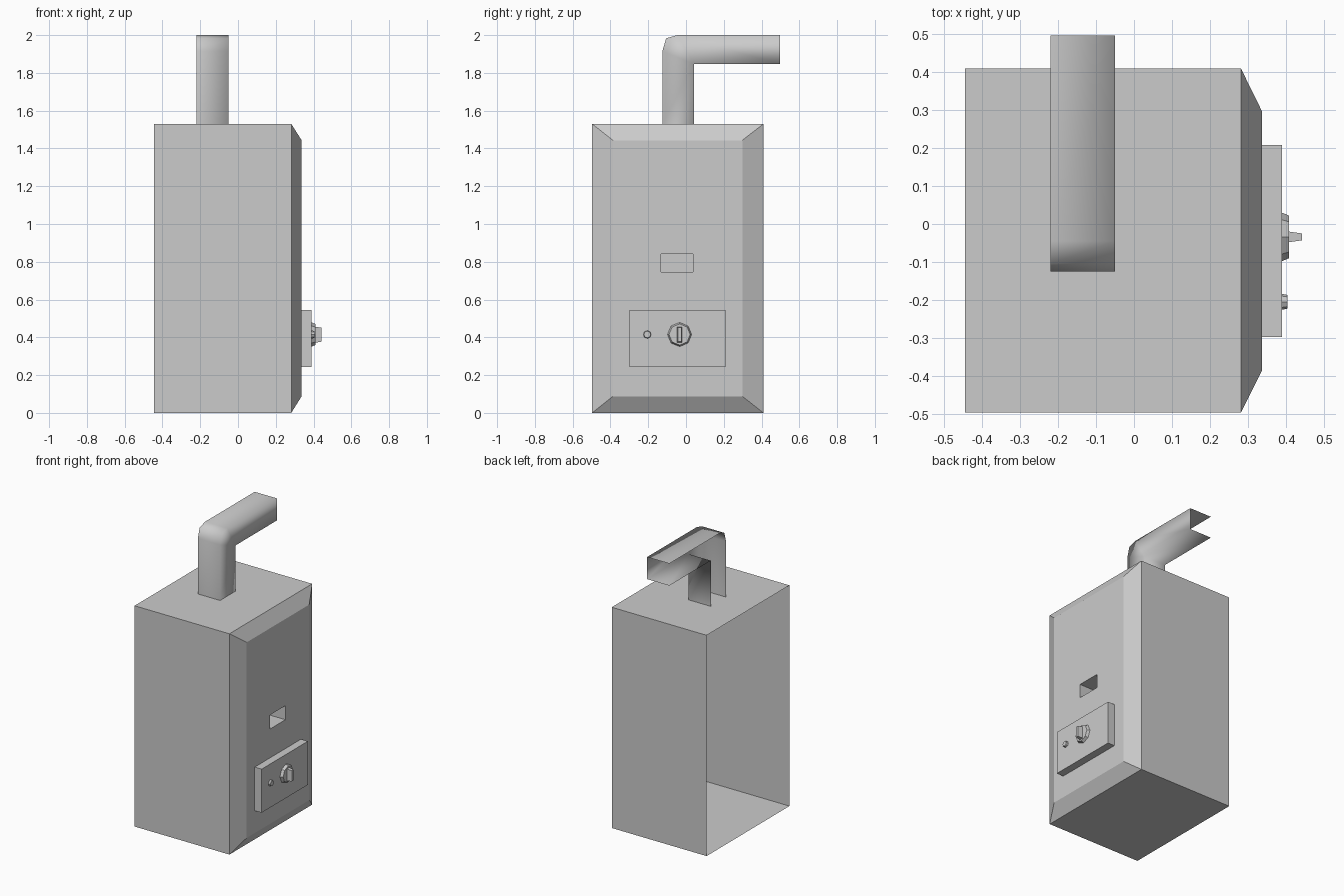
import bpy, bmesh
from math import cos, sin, tau

if "Cube" in bpy.data.objects:
    bpy.data.objects.remove(bpy.data.objects["Cube"])


def make_object(name, rows, closed, cap, smooth=False):
    """Skin successive rows of points; closed rows form rings, cap fills the last one."""
    bm = bmesh.new()
    vs = [[bm.verts.new(p) for p in row] for row in rows]
    n = len(rows[0])
    for a, b in zip(vs, vs[1:]):
        for i in range(n if closed else n - 1):
            j = (i + 1) % n
            bm.faces.new((a[i], a[j], b[j], b[i]))
    if cap:
        bm.faces.new(vs[-1])
    bmesh.ops.remove_doubles(bm, verts=bm.verts, dist=1e-5)
    for f in bm.faces:
        f.smooth = smooth
    mesh = bpy.data.meshes.new(name)
    bm.to_mesh(mesh)
    bm.free()
    obj = bpy.data.objects.new(name, mesh)
    bpy.context.collection.objects.link(obj)
    return obj


def rect(x, y0, y1, z0, z1):
    return [(x, y0, z0), (x, y1, z0), (x, y1, z1), (x, y0, z1)]


def disc(x, y, z, r, sides=8):
    return [(x, y + r * cos(tau * i / sides), z + r * sin(tau * i / sides))
            for i in range(sides)]


# Cabinet: open at the wall side, bevelled front, recessed viewing window
make_object("cabinet", [
    rect(-0.445, -0.497, 0.41, 0, 1.53),
    rect(0.282, -0.497, 0.41, 0, 1.53),
    rect(0.337, -0.387, 0.298, 0.088, 1.443),
    rect(0.337, -0.132, 0.038, 0.745, 0.842),
    rect(0.137, -0.132, 0.038, 0.745, 0.842),
], True, True)

# Control panel
make_object("control_panel", [
    rect(0.337, -0.298, 0.208, 0.243, 0.545),
    rect(0.39, -0.298, 0.208, 0.243, 0.545),
], True, True)

# Dial with its tapered grip
make_object("dial", [
    disc(0.39, -0.034, 0.415, 0.064),
    disc(0.409, -0.034, 0.415, 0.056),
], True, True)
make_object("dial_grip", [
    rect(0.409, -0.048, -0.020, 0.372, 0.456),
    rect(0.443, -0.043, -0.025, 0.377, 0.451),
], True, True)

# Small push button
make_object("button", [
    disc(0.39, -0.205, 0.415, 0.021),
    disc(0.405, -0.205, 0.415, 0.018),
], True, True)

# Flue pipe: three-sided duct with a rounded outer bend, open to the wall and at both ends
outer = [(-0.125, 1.53), (-0.125, 1.915), (-0.105, 1.983), (-0.045, 2.0), (0.497, 2.0)]
inner = [(0.043, 1.53)] + [(0.043, 1.847)] * 3 + [(0.497, 1.847)]
make_object("flue_pipe", [
    [(-0.22, *o), (-0.05, *o), (-0.05, *i), (-0.22, *i)]
    for o, i in zip(outer, inner)
], False, False, smooth=True)
